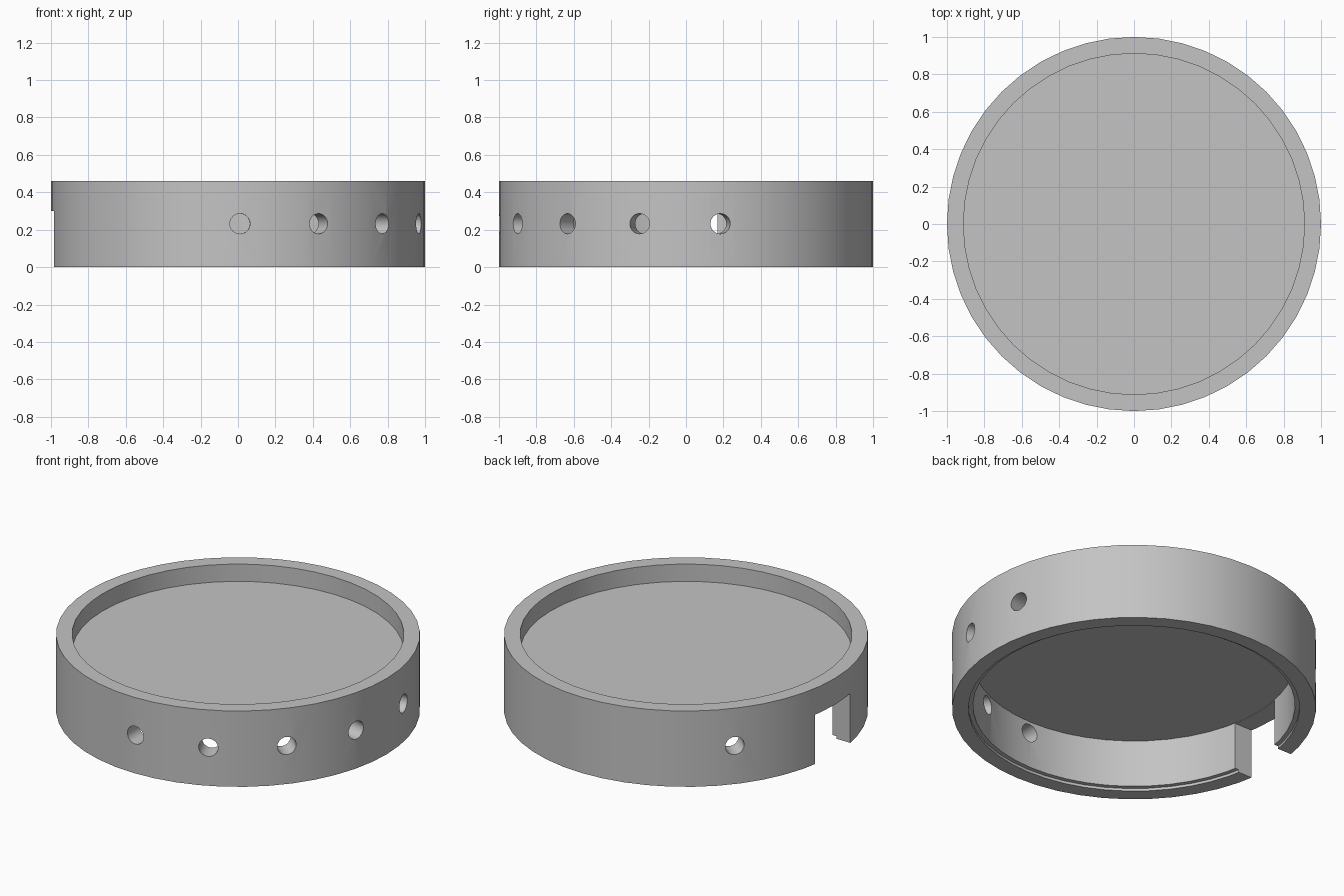
import bpy
import bmesh
from math import radians
from mathutils import Matrix, Vector

SEGMENTS = 48
HEIGHT = 0.46
HOLE_Z = 0.232
HOLE_RADIUS = 0.054
NOTCH_WIDTH = 0.336
NOTCH_TOP = 0.30

old = bpy.data.objects.get("Cube")
if old:
    bpy.data.objects.remove(old, do_unlink=True)

grey = bpy.data.materials.new("plain grey")
grey.use_nodes = True
colour = (0.55, 0.55, 0.55, 1)
grey.diffuse_color = colour
grey.node_tree.nodes["Principled BSDF"].inputs["Base Color"].default_value = colour


def add_object(name, bm):
    bmesh.ops.recalc_face_normals(bm, faces=bm.faces)
    mesh = bpy.data.meshes.new(name)
    bm.to_mesh(mesh)
    bm.free()
    mesh.materials.append(grey)
    obj = bpy.data.objects.new(name, mesh)
    bpy.context.collection.objects.link(obj)
    return obj


# Round body: rim wall, raised floor and small step under the rim, turned on z
profile = [
    (0, 0.355), (0.912, 0.355), (0.912, HEIGHT), (1, HEIGHT), (1, 0),
    (0.91, 0), (0.91, 0.016), (0.885, 0.016), (0.885, 0.303), (0, 0.303),
]
bm = bmesh.new()
verts = [bm.verts.new((r, 0, z)) for r, z in profile]
edges = [bm.edges.new(pair) for pair in zip(verts, verts[1:])]
bmesh.ops.spin(bm, geom=verts + edges, cent=(0, 0, 0), axis=(0, 0, 1),
               angle=radians(360), steps=SEGMENTS, use_merge=False)
bmesh.ops.remove_doubles(bm, verts=bm.verts, dist=0.0005)
body = add_object("round_body", bm)

# Cutters: five side holes, one opposite hole and the bottom notch
bm = bmesh.new()
hole_angles = [-89.4 + 25 * i for i in range(5)] + [140.6]
for angle in hole_angles:
    place = (Matrix.Rotation(radians(angle), 4, "Z")
             @ Matrix.Translation((0.95, 0, HOLE_Z))
             @ Matrix.Rotation(radians(90), 4, "Y"))
    bmesh.ops.create_cone(bm, cap_ends=True, segments=32, radius1=HOLE_RADIUS,
                          radius2=HOLE_RADIUS, depth=0.4, matrix=place)
notch_size = Vector((0.4, NOTCH_WIDTH, NOTCH_TOP + 0.1))
notch_place = (Matrix.Translation((-1, 0, NOTCH_TOP - notch_size.z / 2))
               @ Matrix.Diagonal(notch_size).to_4x4())
bmesh.ops.create_cube(bm, size=1, matrix=notch_place)
cutter = add_object("opening_cutter", bm)
cutter.hide_render = True

# Cut the openings and keep only the finished body
bpy.ops.object.select_all(action="DESELECT")
body.select_set(True)
bpy.context.view_layer.objects.active = body
cut = body.modifiers.new("openings", "BOOLEAN")
cut.operation = "DIFFERENCE"
cut.solver = "EXACT"
cut.object = cutter
bpy.ops.object.modifier_apply(modifier=cut.name)
bpy.data.objects.remove(cutter, do_unlink=True)
bpy.ops.object.shade_smooth_by_angle(angle=radians(30))
